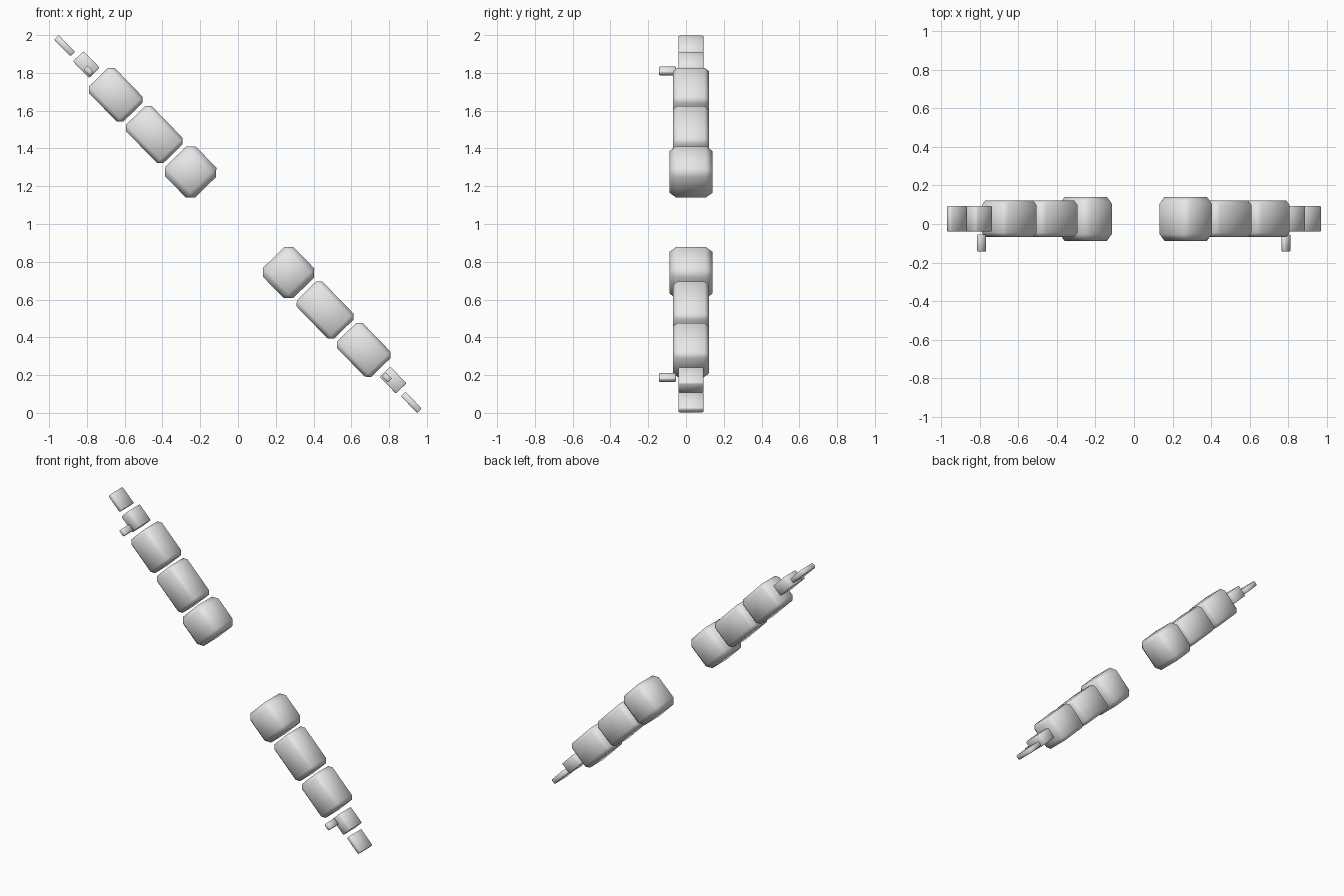
import bpy, math
from mathutils import Matrix, Vector

if "Cube" in bpy.data.objects:
    bpy.data.objects.remove(bpy.data.objects["Cube"])

ANGLE = math.radians(45.8)            # tilt of the line the two arms lie along
ORIGIN = Vector((0.009, 0.0265, 1.009))
ROT = Matrix.Rotation(ANGLE, 4, 'Y')

grey = bpy.data.materials.new("light_grey")
grey.diffuse_color = (0.8, 0.8, 0.8, 1)
grey.use_nodes = True
grey.node_tree.nodes["Principled BSDF"].inputs["Base Color"].default_value = grey.diffuse_color


def block(name, along, depth, across, size, bevel):
    """Chamfered smooth block placed in the arm frame (along, y, across)."""
    bpy.ops.mesh.primitive_cube_add(size=1)
    ob = bpy.context.object
    ob.name = name
    ob.data.transform(Matrix.Diagonal((*size, 1)))
    ob.data.materials.append(grey)
    mod = ob.modifiers.new("chamfer", 'BEVEL')
    mod.width = bevel
    mod.segments = 1
    mod.limit_method = 'NONE'
    bpy.ops.object.shade_smooth()
    ob.matrix_world = Matrix.Translation(ORIGIN) @ ROT @ Matrix.Translation((along, depth, across))


# name, distance along arm, y offset, offset across, (length, depth, thickness), bevel
PARTS = [
    ("shoulder", 0.372, 0, 0, (0.226, 0.228, 0.226), 0.035),
    ("upper_arm", 0.648, 0, 0, (0.283, 0.190, 0.190), 0.024),
    ("forearm", 0.942, 0, 0, (0.260, 0.190, 0.190), 0.024),
    ("hand", 1.165, 0, 0, (0.122, 0.132, 0.078), 0.005),
    ("fingers", 1.317, 0, -0.013, (0.124, 0.132, 0.034), 0.005),
    ("thumb", 1.132, -0.125, -0.014, (0.046, 0.090, 0.030), 0.005),
]

# lowered arm and its mirrored raised twin
for side, sign in (("lowered", 1), ("raised", -1)):
    for name, along, depth, across, size, bevel in PARTS:
        block(f"{side}_{name}", sign * along, depth, across, size, bevel)
